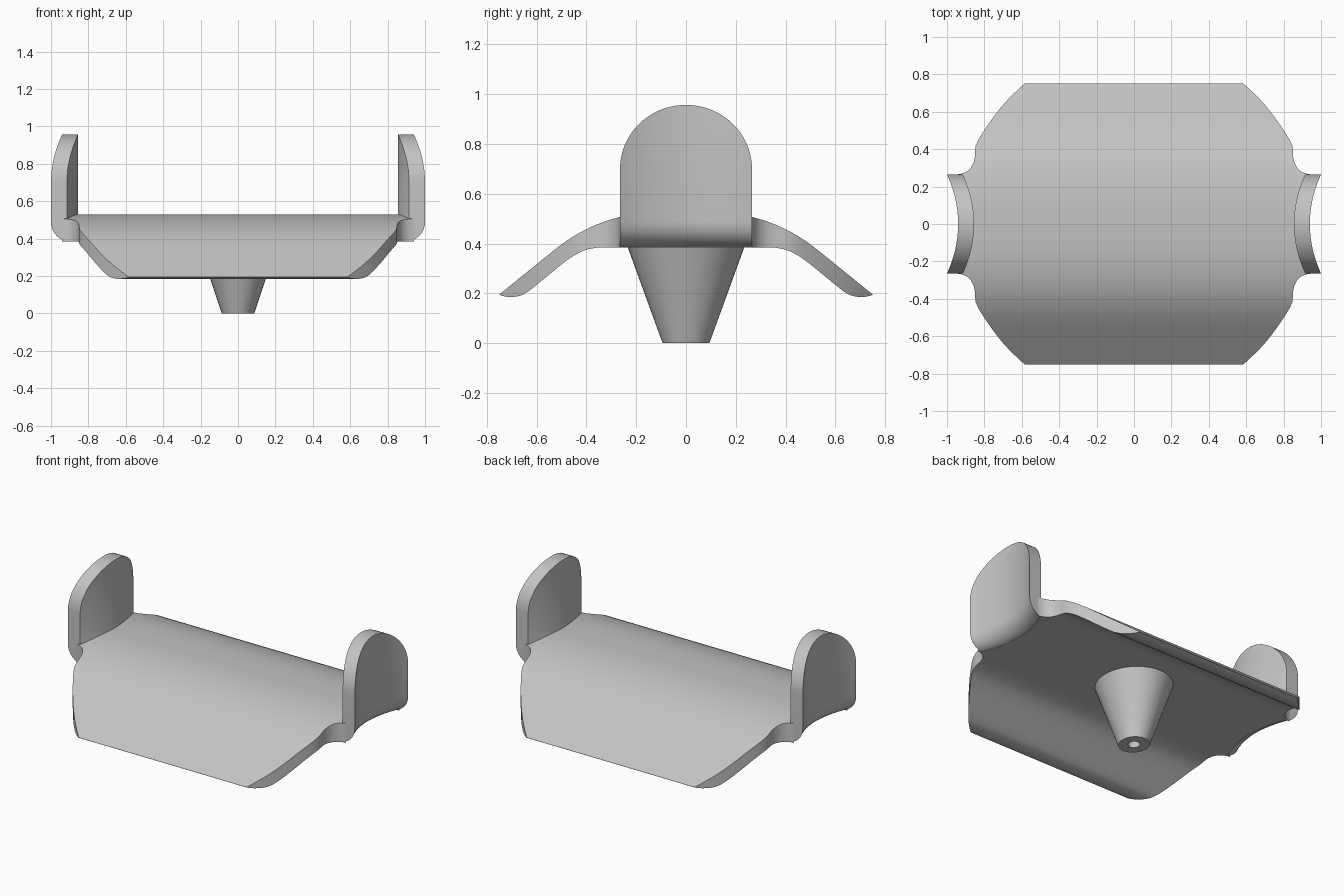
import bpy, bmesh, math

cube = bpy.data.objects.get("Cube")
if cube:
    bpy.data.objects.remove(cube, do_unlink=True)

grey = bpy.data.materials.new("plain grey")
grey.use_nodes = True
grey.diffuse_color = (0.55, 0.55, 0.55, 1)
grey.node_tree.nodes["Principled BSDF"].inputs["Base Color"].default_value = (0.55, 0.55, 0.55, 1)

ARM_Y = 0.265


def loft(name, rings, caps=True, loop=False):
    """Skin a row of closed sections of equal length."""
    bm = bmesh.new()
    rows = [[bm.verts.new(p) for p in ring] for ring in rings]
    pairs = list(zip(rows, rows[1:])) + ([(rows[-1], rows[0])] if loop else [])
    n = len(rows[0])
    for a, b in pairs:
        for i in range(n):
            j = (i + 1) % n
            bm.faces.new((a[i], a[j], b[j], b[i]))
    if caps:
        bm.faces.new(rows[0])
        bm.faces.new(rows[-1])
    bmesh.ops.recalc_face_normals(bm, faces=bm.faces)
    mesh = bpy.data.meshes.new(name)
    bm.to_mesh(mesh)
    bm.free()
    mesh.materials.append(grey)
    obj = bpy.data.objects.new(name, mesh)
    bpy.context.collection.objects.link(obj)
    bpy.ops.object.select_all(action="DESELECT")
    obj.select_set(True)
    bpy.context.view_layer.objects.active = obj
    bpy.ops.object.shade_smooth_by_angle(angle=math.radians(32))
    return obj


def top_z(y):
    """Crown that eases into straight sloping flanks."""
    y = abs(y)
    if y < 0.527:
        return 0.53 - 0.154 * (y / 0.527) ** 2.74
    return 0.376 - 0.81 * (y - 0.527)


def bow(y):
    """Inward bow of the upright ears."""
    return -0.06 * (1 - (y / ARM_Y) ** 2)


# Curved saddle plate: (y, half width, underside height)
half = [(y, 0.92 + bow(y), 0.385) for y in [0.264 * i / 10 for i in range(11)]]
half += [(0.266, 0.94, 0.385), (0.27, 0.918, 0.385), (0.28, 0.894, 0.385),
         (0.30, 0.872, 0.385), (0.33, 0.857, 0.385), (0.36, 0.851, 0.383),
         (0.39, 0.85, 0.378), (0.42, 0.846, 0.368), (0.45, 0.832, 0.352),
         (0.48, 0.814, 0.332), (0.52, 0.788, 0.300), (0.56, 0.760, 0.267),
         (0.60, 0.730, 0.234), (0.63, 0.706, 0.210), (0.65, 0.688, 0.197),
         (0.67, 0.670, 0.189), (0.695, 0.645, 0.185), (0.72, 0.618, 0.186),
         (0.735, 0.602, 0.189), (0.75, 0.585, 0.194)]
stations = [(-y, w, b) for y, w, b in reversed(half[1:])] + half
loft("saddle_plate", [[(w, y, top_z(y)), (-w, y, top_z(y)), (-w, y, b), (w, y, b)]
                      for y, w, b in stations])

# Round-topped upright ears with a rolled lower outer edge
for name, side in (("left_ear", 1), ("right_ear", -1)):
    rings = []
    for i in range(41):
        y = -ARM_Y * math.cos(math.pi * i / 40)
        peak = 0.70 + 0.257 * math.sqrt(max(0, 1 - (y / ARM_Y) ** 2))
        section = [(0.915, peak), (0.915, 0.44), (0.89, 0.386)]
        for k in range(9):
            a = math.pi / 2 * k / 8
            section.append((0.90 + 0.10 * math.sin(a), 0.49 - 0.104 * math.cos(a)))
        section.append((1.0, peak))
        rings.append([(side * (x + bow(y)), y, z) for x, z in section])
    loft(name, rings)

# Tapered foot with a blind hole in its tip
profile = [(0.001, 0.12), (0.036, 0.12), (0.036, 0), (0.094, 0), (0.236, 0.39), (0.001, 0.39)]
loft("tapered_foot", [[(0.92 * r * math.cos(a), r * math.sin(a), z) for r, z in profile]
                      for a in [math.tau * i / 48 for i in range(48)]],
     caps=False, loop=True)
